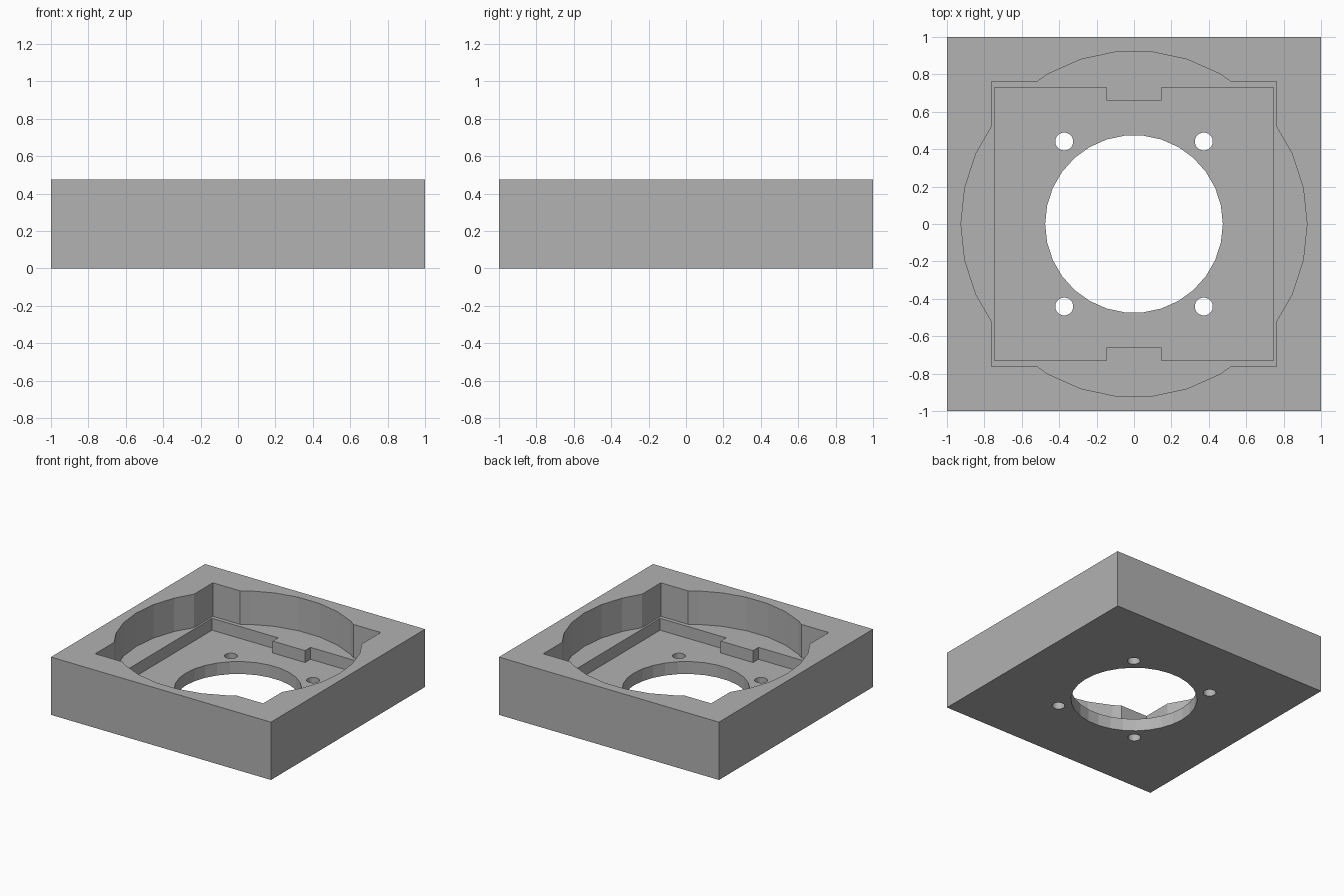
import bpy, bmesh
from math import cos, sin, tau

cube = bpy.data.objects.get("Cube")
if cube:
    bpy.data.objects.remove(cube, do_unlink=True)

HEIGHT, SHELF, FLOOR = 0.475, 0.2, 0.102
ABOVE, BELOW = 0.7, -0.2

grey = bpy.data.materials.new("plain grey")
grey.use_nodes = True
grey.diffuse_color = (0.445, 0.445, 0.445, 1)
grey.node_tree.nodes["Principled BSDF"].inputs["Base Color"].default_value = grey.diffuse_color


def circle(radius, cx=0, cy=0, sides=30):
    return [(cx + radius * cos(tau * i / sides), cy + radius * sin(tau * i / sides))
            for i in range(sides)]


def rectangle(hx, hy):
    return [(-hx, -hy), (hx, -hy), (hx, hy), (-hx, hy)]


def prism(name, outline, bottom, top):
    """Extrude a counter-clockwise outline into a closed solid."""
    bm = bmesh.new()
    face = bm.faces.new([bm.verts.new((x, y, bottom)) for x, y in outline])
    extruded = bmesh.ops.extrude_face_region(bm, geom=[face], use_keep_orig=True)
    moved = [v for v in extruded["geom"] if isinstance(v, bmesh.types.BMVert)]
    bmesh.ops.translate(bm, verts=moved, vec=(0, 0, top - bottom))
    bmesh.ops.recalc_face_normals(bm, faces=bm.faces)
    mesh = bpy.data.meshes.new(name)
    bm.to_mesh(mesh)
    bm.free()
    mesh.materials.append(grey)
    obj = bpy.data.objects.new(name, mesh)
    bpy.context.collection.objects.link(obj)
    return obj


# Solid block
housing = prism("housing", rectangle(1, 1), 0, HEIGHT)

# Lower recess, notched by a locating tab at front and back
hx, hy, tab_x, tab_y = 0.747, 0.731, 0.147, 0.661
half = [(-hx, -hy), (-tab_x, -hy), (-tab_x, -tab_y),
        (tab_x, -tab_y), (tab_x, -hy), (hx, -hy)]
recess_outline = half + [(-x, -y) for x, y in half]

# Upper pocket, lower recess, centre opening and screw holes
cutters = [
    prism("square_pocket_cutter", rectangle(0.763, 0.763), SHELF, ABOVE),
    prism("round_pocket_cutter", circle(0.925), SHELF, ABOVE),
    prism("recess_cutter", recess_outline, FLOOR, ABOVE),
    prism("opening_cutter", circle(0.475), BELOW, ABOVE),
]
for sx in (-1, 1):
    for sy in (-1, 1):
        cutters.append(prism("screw_hole_cutter",
                             circle(0.048, sx * 0.373, sy * 0.441), BELOW, ABOVE))

for cutter in cutters:
    cutter.hide_render = True
    cut = housing.modifiers.new(cutter.name, 'BOOLEAN')
    cut.operation = 'DIFFERENCE'
    cut.solver = 'EXACT'
    cut.object = cutter

# Apply the cuts and discard the cutters
bpy.context.view_layer.update()
graph = bpy.context.evaluated_depsgraph_get()
result = bpy.data.meshes.new_from_object(housing.evaluated_get(graph))
housing.modifiers.clear()
housing.data = result
housing.data.name = "housing"
for cutter in cutters:
    bpy.data.objects.remove(cutter, do_unlink=True)
